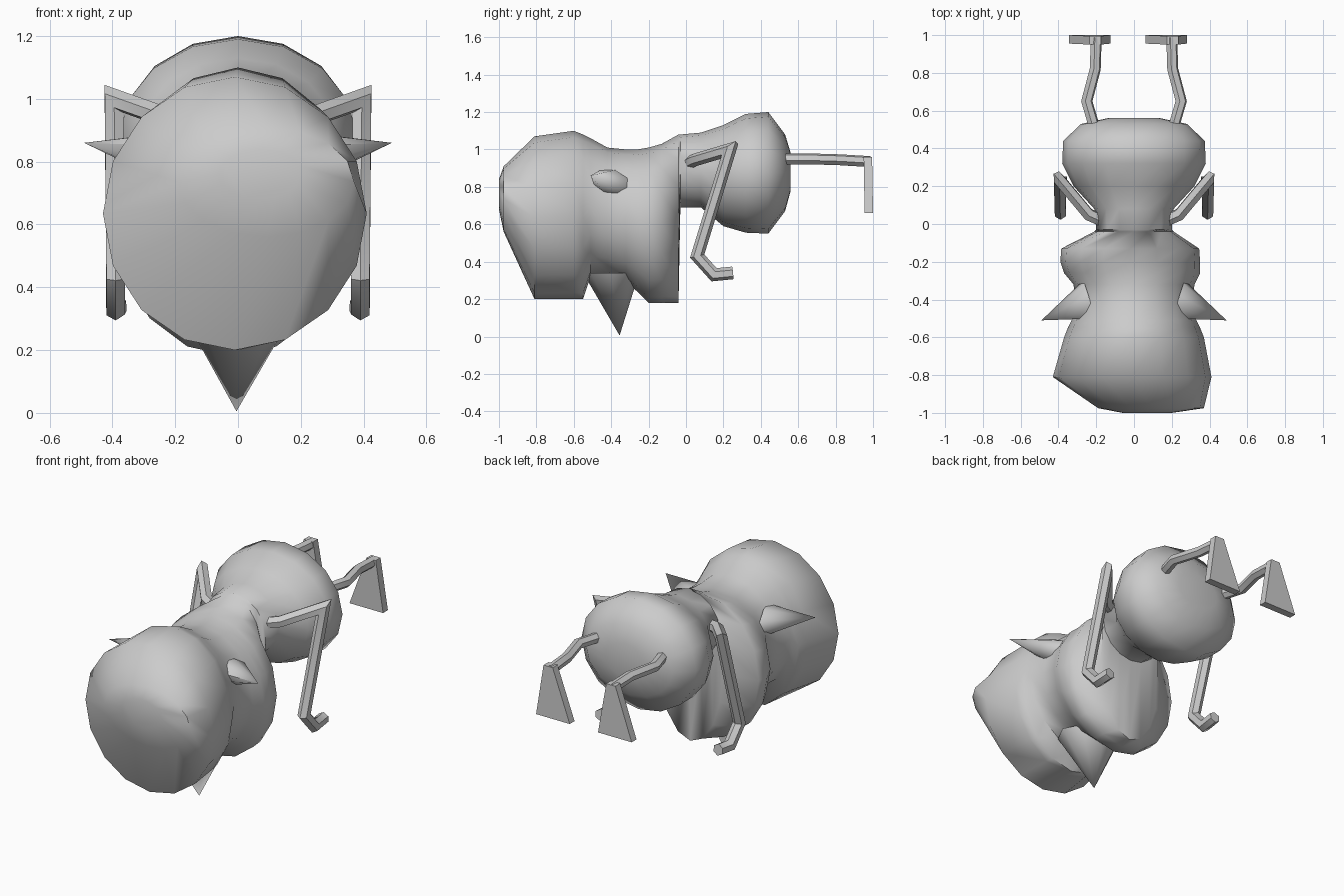
import bpy, bmesh, math
from mathutils import Vector

if "Cube" in bpy.data.objects:
    bpy.data.objects.remove(bpy.data.objects["Cube"])


def finish(name, bm, smooth=True):
    bmesh.ops.recalc_face_normals(bm, faces=bm.faces[:])
    me = bpy.data.meshes.new(name)
    bm.to_mesh(me)
    bm.free()
    if smooth:
        for p in me.polygons:
            p.use_smooth = True
    ob = bpy.data.objects.new(name, me)
    bpy.context.collection.objects.link(ob)
    return ob


def sharpen(ob, deg):
    bpy.ops.object.select_all(action='DESELECT')
    ob.select_set(True)
    bpy.context.view_layer.objects.active = ob
    bpy.ops.object.shade_smooth_by_angle(angle=math.radians(deg))


def bridge(bm, loops):
    n = len(loops[0])
    for a, b in zip(loops, loops[1:]):
        for i in range(n):
            j = (i + 1) % n
            bm.faces.new((a[i], a[j], b[j], b[i]))
    bm.faces.new(loops[0])
    bm.faces.new(loops[-1])


def loft_y(name, rings, sides=16):
    # each ring: y, x centre, half width, bottom z, top z
    bm = bmesh.new()
    loops = []
    for y, cx, hw, z0, z1 in rings:
        loop = []
        for i in range(sides):
            t = 2 * math.pi * i / sides
            loop.append(bm.verts.new((cx + hw * math.sin(t), y,
                                      (z0 + z1) / 2 + (z1 - z0) / 2 * math.cos(t))))
        loops.append(loop)
    bridge(bm, loops)
    ob = finish(name, bm)
    sharpen(ob, 60)
    return ob


def tube(name, pts, r, sides=6):
    # mitred tube along a path
    bm = bmesh.new()
    pts = [Vector(p) for p in pts]
    loops = []
    d0 = (pts[1] - pts[0]).normalized()
    u = d0.orthogonal().normalized()
    w = d0.cross(u)
    prev = [pts[0] + r * (u * math.cos(2 * math.pi * i / sides) + w * math.sin(2 * math.pi * i / sides))
            for i in range(sides)]
    loops.append([bm.verts.new(p) for p in prev])
    for k in range(1, len(pts)):
        d = (pts[k] - pts[k - 1]).normalized()
        nrm = d
        if k < len(pts) - 1:
            nrm = (d + (pts[k + 1] - pts[k]).normalized()).normalized()
        prev = [p + d * ((pts[k] - p).dot(nrm) / d.dot(nrm)) for p in prev]
        loops.append([bm.verts.new(p) for p in prev])
    bridge(bm, loops)
    ob = finish(name, bm)
    sharpen(ob, 50)
    return ob


def spike(name, base, u, v, tip, sides=8):
    # cone with an elliptical base spanned by u and v
    bm = bmesh.new()
    base, u, v = Vector(base), Vector(u), Vector(v)
    ring = [bm.verts.new(base + u * math.cos(2 * math.pi * i / sides) + v * math.sin(2 * math.pi * i / sides))
            for i in range(sides)]
    t = bm.verts.new(tip)
    for i in range(sides):
        bm.faces.new((ring[i], ring[(i + 1) % sides], t))
    bm.faces.new(ring)
    ob = finish(name, bm)
    sharpen(ob, 60)
    return ob


# body: big front lobe, pinched middle lobe, narrow waist and round rear lobe
loft_y("body", [
    (-1.0, 0.07, 0.13, 0.68, 0.84),
    (-0.975, 0.09, 0.28, 0.56, 0.91),
    (-0.81, -0.01, 0.42, 0.20, 1.07),
    (-0.60, 0, 0.37, 0.20, 1.10),
    (-0.55, 0, 0.35, 0.20, 1.08),
    (-0.51, 0, 0.33, 0.32, 1.06),
    (-0.42, 0, 0.31, 0.32, 1.01),
    (-0.32, 0, 0.32, 0.29, 1.00),
    (-0.26, -0.01, 0.36, 0.24, 1.00),
    (-0.20, -0.02, 0.37, 0.18, 1.01),
    (-0.13, -0.02, 0.365, 0.18, 1.03),
    (-0.04, 0, 0.21, 0.18, 1.08),
    (-0.03, 0, 0.20, 0.69, 1.08),
    (0.08, 0, 0.21, 0.69, 1.09),
    (0.20, 0, 0.32, 0.59, 1.13),
    (0.32, 0, 0.38, 0.555, 1.19),
    (0.44, 0, 0.375, 0.55, 1.20),
    (0.53, 0, 0.28, 0.67, 1.08),
    (0.56, 0, 0.14, 0.78, 0.98),
])

# belly spike
spike("belly_spike", (0, -0.40, 0.34), (0.19, 0, 0), (0, 0.15, 0), (-0.005, -0.355, 0.005))

for s, side in ((1, "right"), (-1, "left")):
    # side horn
    spike("side_horn_" + side, (s * 0.24, -0.40, 0.82), (s * 0.03, 0.10, -0.03), (0, 0.02, 0.07),
          (s * 0.49, -0.51, 0.86))
    # middle leg, bent over and hooked at the bottom
    tube("middle_leg_" + side,
         [(s * 0.17, 0.02, 0.93), (s * 0.24, 0.05, 0.945), (s * 0.395, 0.235, 1.00),
          (s * 0.39, 0.06, 0.43), (s * 0.39, 0.15, 0.33), (s * 0.385, 0.25, 0.34)], 0.034)
    # rear leg
    tube("rear_leg_" + side,
         [(s * 0.20, 0.48, 0.95), (s * 0.25, 0.65, 0.95), (s * 0.205, 0.82, 0.945),
          (s * 0.20, 0.985, 0.935)], 0.03)
    # flared foot hanging from the rear leg
    cx = 0.17 if s > 0 else -0.235
    bm = bmesh.new()
    loops = []
    for x, hw, y0, y1, z in ((s * 0.205, 0.03, 0.95, 0.995, 0.96), (cx, 0.11, 0.955, 1.0, 0.66)):
        loops.append([bm.verts.new(c) for c in
                      ((x - hw, y0, z), (x + hw, y0, z), (x + hw, y1, z), (x - hw, y1, z))])
    bridge(bm, loops)
    finish("rear_foot_" + side, bm, False)
